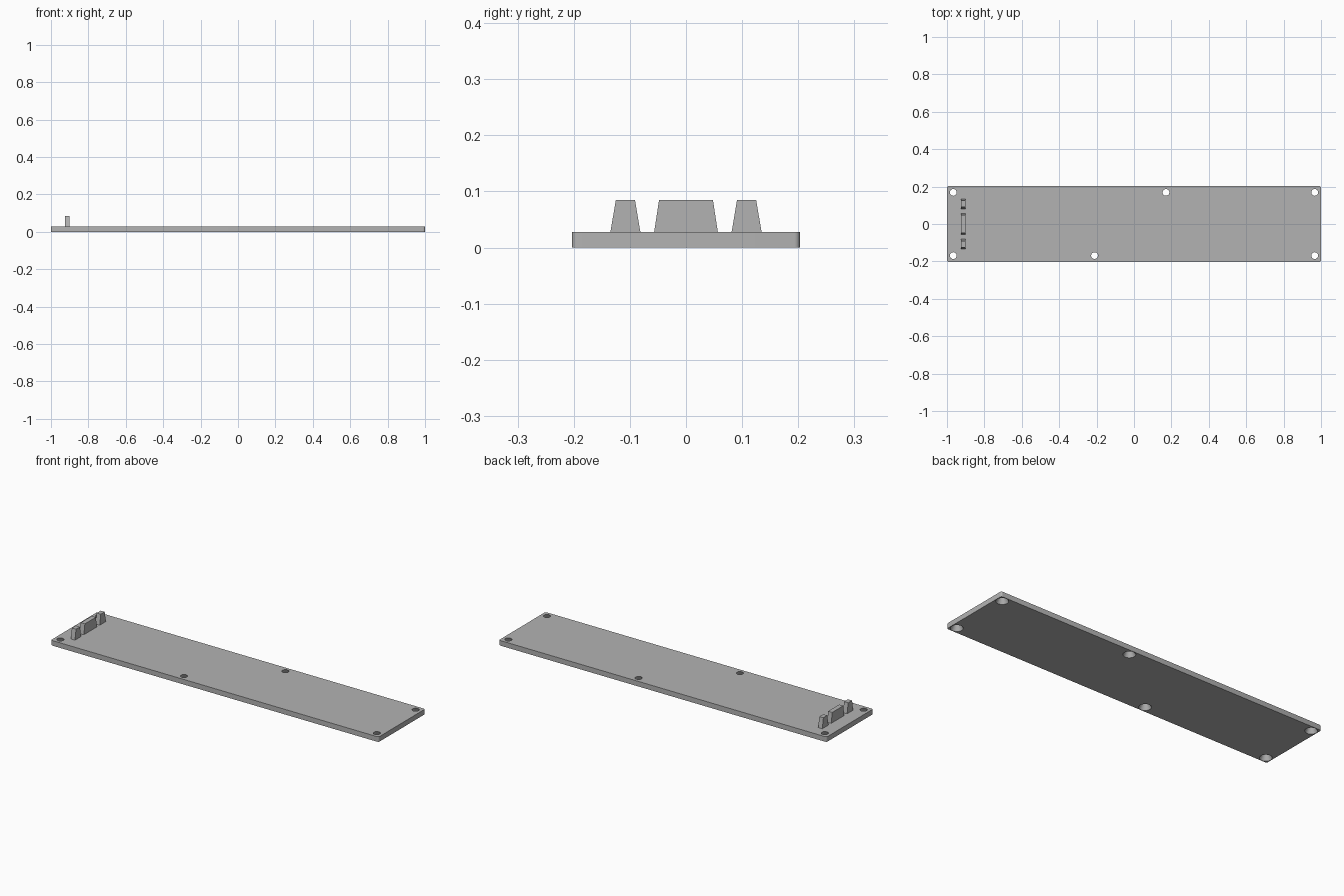
import bpy, bmesh, math

cube = bpy.data.objects.get("Cube")
if cube:
    bpy.data.objects.remove(cube, do_unlink=True)

grey = bpy.data.materials.new("plain_grey")
grey.use_nodes = True
color = (0.45, 0.45, 0.45, 1)
grey.diffuse_color = color
grey.node_tree.nodes["Principled BSDF"].inputs["Base Color"].default_value = color

LENGTH, WIDTH, THICK = 2.0, 0.406, 0.028
TAB_TOP = 0.085


def add_object(name, bm):
    bmesh.ops.recalc_face_normals(bm, faces=bm.faces)
    mesh = bpy.data.meshes.new(name)
    bm.to_mesh(mesh)
    bm.free()
    mesh.materials.append(grey)
    obj = bpy.data.objects.new(name, mesh)
    bpy.context.collection.objects.link(obj)
    return obj


def extrude_profile(name, points, offset):
    bm = bmesh.new()
    face = bm.faces.new([bm.verts.new(p) for p in points])
    new = bmesh.ops.extrude_face_region(bm, geom=[face])["geom"]
    verts = [v for v in new if isinstance(v, bmesh.types.BMVert)]
    bmesh.ops.translate(bm, verts=verts, vec=offset)
    return add_object(name, bm)


# Base plate with small rounded corners
radius, steps = 0.01, 6
outline = []
for corner, (sx, sy) in enumerate([(1, 1), (-1, 1), (-1, -1), (1, -1)]):
    for i in range(steps + 1):
        a = math.pi / 2 * (corner + i / steps)
        outline.append((sx * (LENGTH / 2 - radius) + radius * math.cos(a),
                        sy * (WIDTH / 2 - radius) + radius * math.sin(a), 0))
plate = extrude_profile("base_plate", outline, (0, 0, THICK))

# Tapered screw holes, wider underneath
hole_y = 0.169
holes = [(sx * 0.966, sy * hole_y) for sx in (-1, 1) for sy in (-1, 1)]
holes += [(0.171, hole_y), (-0.211, -hole_y)]
bottom_r, top_r, margin = 0.031, 0.018, 0.01
slope = (bottom_r - top_r) / THICK
for i, (x, y) in enumerate(holes):
    bpy.ops.mesh.primitive_cone_add(
        vertices=32, radius1=bottom_r + slope * margin,
        radius2=top_r - slope * margin, depth=THICK + 2 * margin,
        location=(x, y, THICK / 2))
    cutter = bpy.context.object
    cutter.name = f"hole_cutter_{i + 1}"
    cutter.data.materials.append(grey)
    cut = plate.modifiers.new("screw_hole", 'BOOLEAN')
    cut.operation, cut.solver, cut.object = 'DIFFERENCE', 'EXACT', cutter

# Apply the cuts, then drop the cutters
bpy.ops.object.select_all(action='DESELECT')
plate.select_set(True)
bpy.context.view_layer.objects.active = plate
for cut in list(plate.modifiers):
    cutter = cut.object
    bpy.ops.object.modifier_apply(modifier=cut.name)
    bpy.data.objects.remove(cutter, do_unlink=True)
bpy.ops.object.shade_smooth_by_angle(angle=math.radians(30))

# Upright tapered tabs near the right-hand end
tabs = [("middle_tab", 0, 0.057, 0.048),
        ("front_tab", -0.108, 0.027, 0.017),
        ("back_tab", 0.108, 0.027, 0.017)]
for name, y, foot, top in tabs:
    x, z = -0.926, THICK - 0.002
    profile = [(x, y - foot, z), (x, y + foot, z),
               (x, y + top, TAB_TOP), (x, y - top, TAB_TOP)]
    extrude_profile(name, profile, (0.025, 0, 0))
